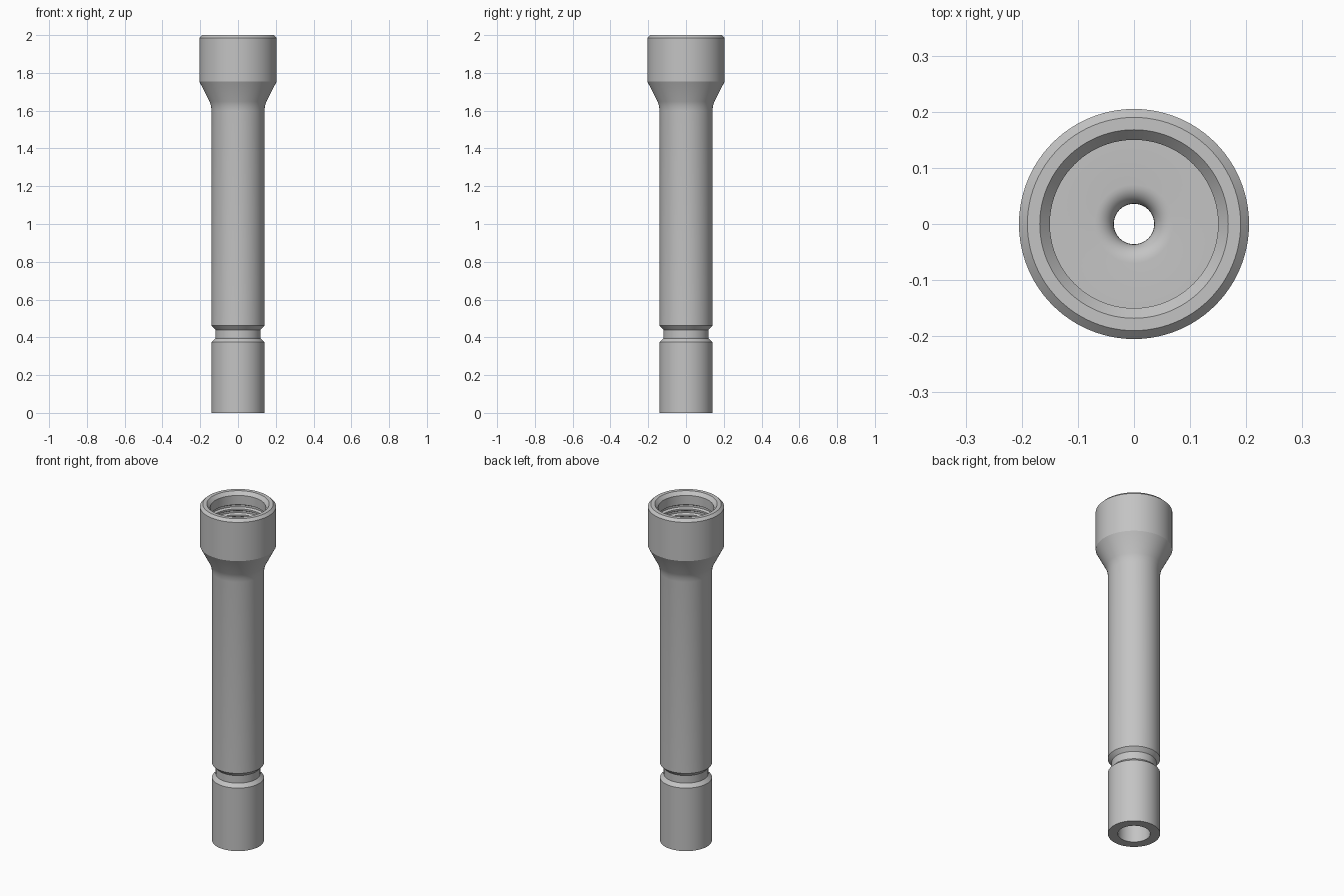
import bpy, bmesh, math

cube = bpy.data.objects.get("Cube")
if cube:
    bpy.data.objects.remove(cube, do_unlink=True)

SIDES = 96

steel = bpy.data.materials.new("plain_grey_steel")
steel.use_nodes = True
GREY = (0.55, 0.55, 0.55, 1)
steel.diffuse_color = GREY
steel.node_tree.nodes["Principled BSDF"].inputs["Base Color"].default_value = GREY


def lathe(name, profile):
    """Revolve a closed (radius, height) outline about the z axis."""
    bm = bmesh.new()
    rings = []
    for r, z in profile:
        rings.append([bm.verts.new((r * math.cos(a), r * math.sin(a), z))
                      for a in (2 * math.pi * i / SIDES for i in range(SIDES))])
    for a, b in zip(rings, rings[1:] + rings[:1]):
        for i in range(SIDES):
            j = (i + 1) % SIDES
            bm.faces.new((a[i], a[j], b[j], b[i]))
    bmesh.ops.recalc_face_normals(bm, faces=bm.faces)
    mesh = bpy.data.meshes.new(name)
    bm.to_mesh(mesh)
    bm.free()
    obj = bpy.data.objects.new(name, mesh)
    bpy.context.collection.objects.link(obj)
    mesh.materials.append(steel)
    bpy.ops.object.select_all(action='DESELECT')
    bpy.context.view_layer.objects.active = obj
    obj.select_set(True)
    bpy.ops.object.shade_smooth_by_angle(angle=math.radians(25))
    return obj


# Outside: plain end, neck groove, shank, flared taper, collar, chamfered rim
outside = [(0.087, 0), (0.14, 0), (0.14, 0.375), (0.12, 0.395), (0.12, 0.44),
           (0.14, 0.462), (0.14, 1.6), (0.143, 1.625), (0.15, 1.648),
           (0.205, 1.755), (0.205, 1.985), (0.19, 2), (0.168, 2)]

# Socket wall: entry chamfer, then a run of retaining grooves
socket = [(0.15, 1.98), (0.15, 1.925)]
for k in range(4):
    z = 1.925 - 0.035 * k
    socket += [(0.162, z - 0.007), (0.162, z - 0.018), (0.15, z - 0.025), (0.15, z - 0.035)]
socket.append((0.15, 1.72))

# Socket floor rounding over into the narrow through hole
FILLET = 0.034
rounding = [(0.07 - FILLET * math.sin(t), 1.72 - FILLET * (1 - math.cos(t)))
            for t in (math.pi / 2 * i / 8 for i in range(9))]

# Narrow hole opening out into the wider bore of the plain end
bore = [(0.036, 0.3), (0.087, 0.27)]

lathe("socket_tube", outside + socket + rounding + bore)
